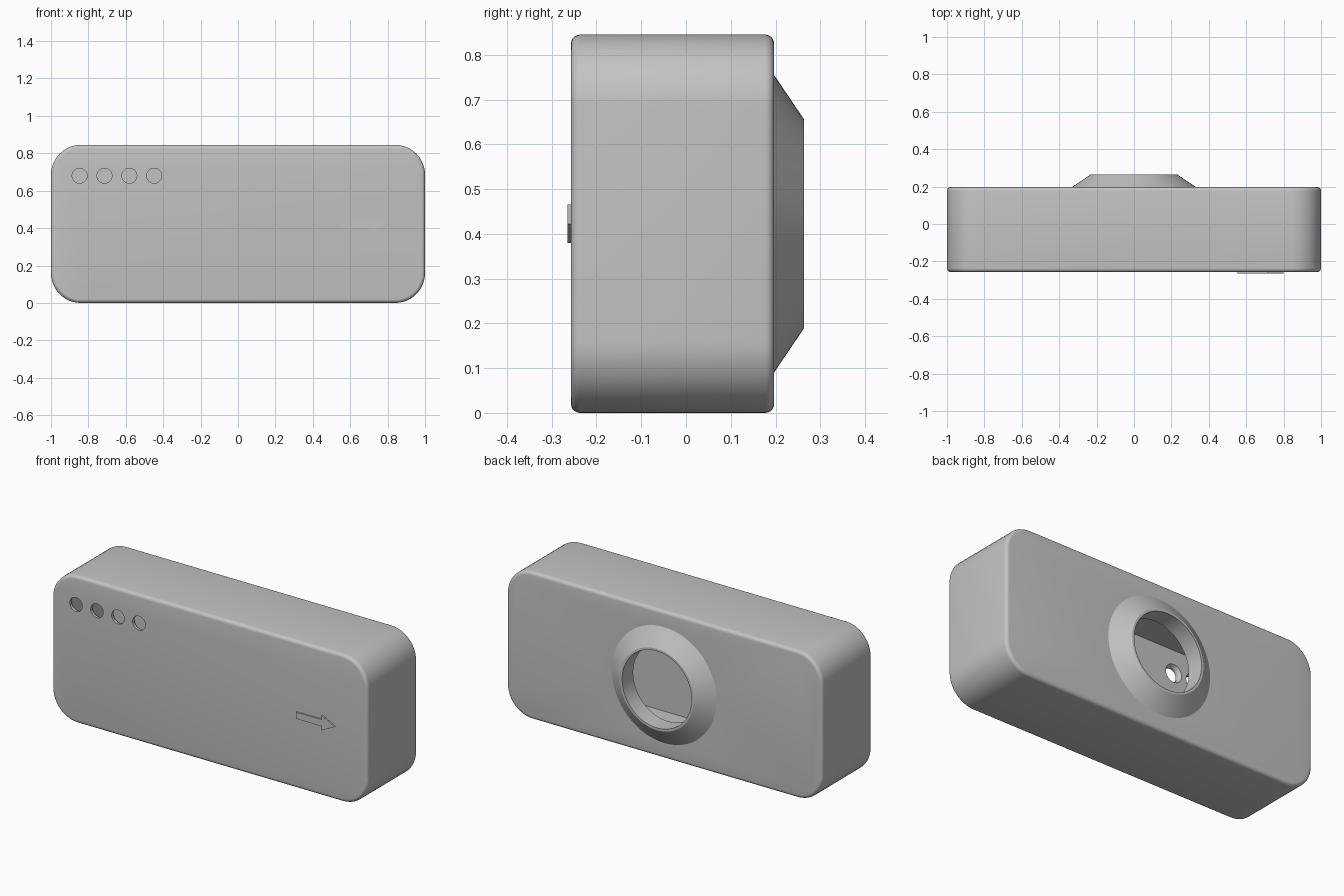
import bpy
import bmesh
from math import sin, cos, pi, tau

if "Cube" in bpy.data.objects:
    bpy.data.objects.remove(bpy.data.objects["Cube"], do_unlink=True)

HEIGHT = 0.845
MID = HEIGHT / 2
FRONT, BACK = -0.257, 0.197
WALL = 0.033
CORNER = 0.16
FILLET = 0.02

grey = bpy.data.materials.new("plain_grey")
grey.use_nodes = True
grey.diffuse_color = (0.55, 0.55, 0.55, 1)
grey.node_tree.nodes["Principled BSDF"].inputs["Base Color"].default_value = grey.diffuse_color


def loft(name, rings):
    """Capped solid skinned through rings of equal point count."""
    bm = bmesh.new()
    loops = [[bm.verts.new(p) for p in ring] for ring in rings]
    n = len(loops[0])
    for a, b in zip(loops, loops[1:]):
        for i in range(n):
            j = (i + 1) % n
            bm.faces.new((a[i], a[j], b[j], b[i]))
    bm.faces.new(loops[0])
    bm.faces.new(loops[-1])
    bmesh.ops.recalc_face_normals(bm, faces=bm.faces)
    mesh = bpy.data.meshes.new(name)
    bm.to_mesh(mesh)
    bm.free()
    mesh.materials.append(grey)
    obj = bpy.data.objects.new(name, mesh)
    bpy.context.collection.objects.link(obj)
    return obj


def rounded_rect(inset, y, steps=12):
    """Rounded rectangle in the xz plane, shrunk by inset."""
    r = CORNER - inset
    ring = []
    for k, (sx, sz) in enumerate(((1, 1), (-1, 1), (-1, -1), (1, -1))):
        for s in range(steps + 1):
            a = (k + s / steps) * pi / 2
            ring.append((sx * (1 - CORNER) + r * cos(a), y,
                         MID + sz * (MID - CORNER) + r * sin(a)))
    return ring


def lathe(name, profile, x, z, sides):
    """Solid of revolution about the y direction from (radius, y) pairs."""
    return loft(name, [[(x + r * cos(tau * i / sides), y, z + r * sin(tau * i / sides))
                        for i in range(sides)] for r, y in profile])


def combine(target, tool, operation):
    mod = target.modifiers.new(operation.lower(), 'BOOLEAN')
    mod.operation, mod.object, mod.solver = operation, tool, 'EXACT'
    bpy.context.view_layer.objects.active = target
    bpy.ops.object.modifier_apply(modifier=mod.name)
    bpy.data.objects.remove(tool, do_unlink=True)


# Outer casing with filleted front and back edges
angles = [i * pi / 10 for i in range(6)]
front_edge = [rounded_rect(FILLET * (1 - sin(a)), FRONT + FILLET * (1 - cos(a))) for a in angles]
back_edge = [rounded_rect(FILLET * (1 - sin(a)), BACK - FILLET * (1 - cos(a))) for a in reversed(angles)]
casing = loft("casing", front_edge + back_edge)

# Conical collar on the back
combine(casing, lathe("collar", [(0.332, BACK - 0.015), (0.332, BACK), (0.233, 0.264)],
                      0, MID, 96), 'UNION')

# Hollow interior
combine(casing, loft("cavity", [rounded_rect(WALL, FRONT + WALL),
                                rounded_rect(WALL, BACK - WALL)]), 'DIFFERENCE')

# Round opening through the collar
combine(casing, lathe("bore", [(0.22, 0.1), (0.22, 0.3)], 0, MID, 96), 'DIFFERENCE')

# Row of four indicator holes, widened on the inside
for i in range(4):
    combine(casing, lathe("indicator_hole", [(0.04, FRONT - 0.05), (0.04, FRONT + 0.015),
                                             (0.052, FRONT + WALL), (0.052, FRONT + 0.06)],
                          -0.847 + 0.133 * i, 0.68, 32), 'DIFFERENCE')

# Raised direction arrow on the front
half = [(0.553, 0.019), (0.715, 0.019), (0.715, 0.043), (0.8, 0)]
outline = half + [(x, -z) for x, z in reversed(half[:-1])]
arrow = loft("direction_arrow", [[(x, y, MID + z) for x, z in outline]
                                 for y in (FRONT - 0.008, FRONT + 0.002)])

# Smooth curved surfaces, keep hard edges
bpy.ops.object.select_all(action='DESELECT')
casing.select_set(True)
bpy.context.view_layer.objects.active = casing
bpy.ops.object.shade_smooth_by_angle(angle=pi / 7)
